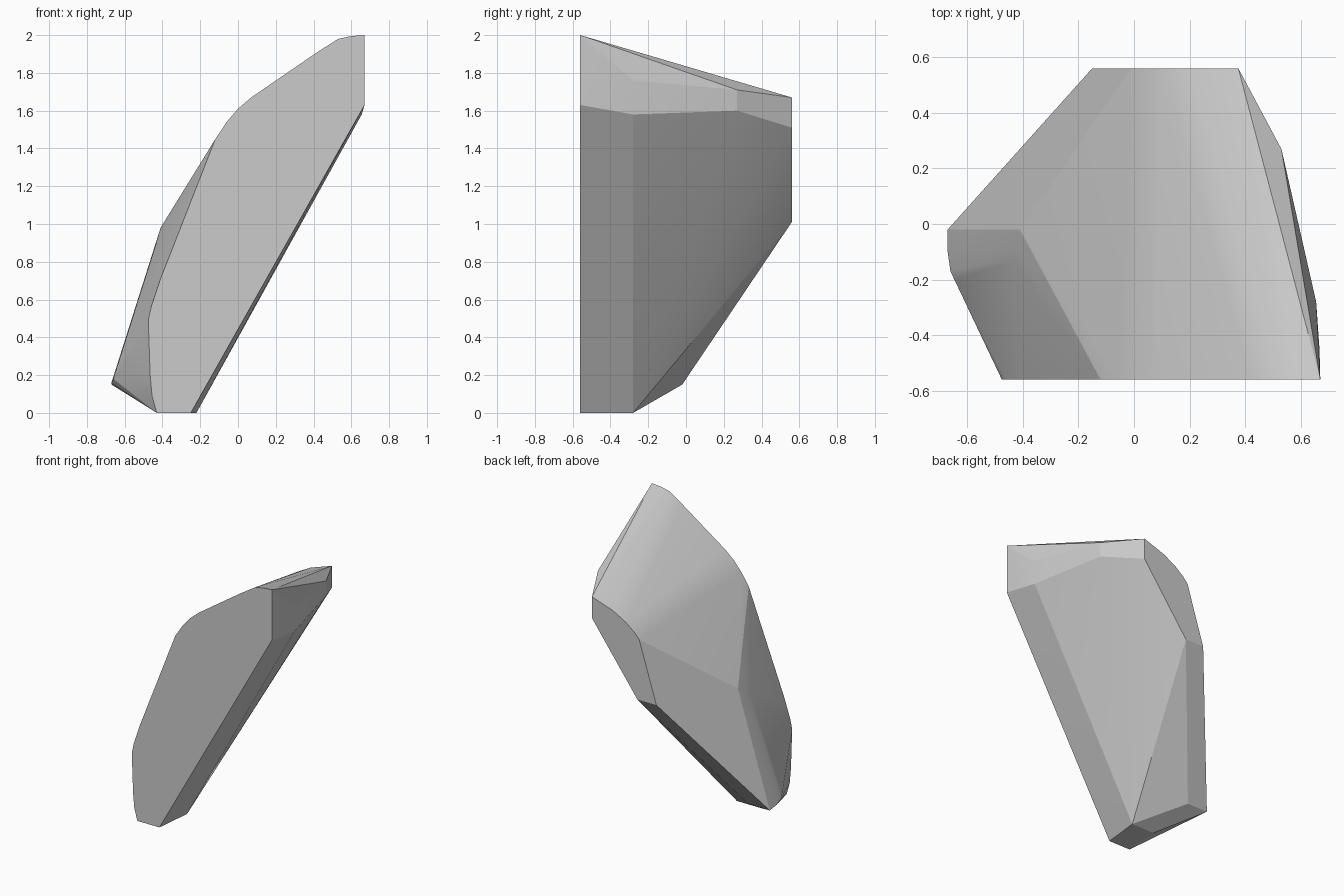
import bpy, bmesh

if "Cube" in bpy.data.objects:
    bpy.data.objects.remove(bpy.data.objects["Cube"])

# Front face outline (x, z) on the y = -0.56 plane
front = [(-.43, 0), (-.25, 0), (.67, 1.63), (.67, 2), (.6, 1.995), (.53, 1.98),
         (.42, 1.91), (.07, 1.67), (0, 1.61), (-.06, 1.54), (-.12, 1.45),
         (-.41, .71), (-.46, .56), (-.475, .49), (-.465, .2), (-.455, .09)]
# Back face outline (x, z) on the y = 0.56 plane
back = [(-.15, 1.01), (.005, 1.01), (.375, 1.51), (.375, 1.67), (.2, 1.61),
        (.1, 1.555), (.03, 1.5), (-.01, 1.455)]
# Chipped corners between the two faces
chips = [(-.22, -.28, 0), (-.41, -.28, 0),
         (-.67, -.02, .15), (-.5, -.02, .15), (-.67, -.1, .16), (-.66, -.17, .18), (-.645, -.2, .21),
         (-.41, -.02, .98), (-.425, -.09, .93), (-.435, -.13, .89),
         (.667, -.45, 1.66), (.655, -.28, 1.58), (.655, -.28, 1.76),
         (.53, .27, 1.6), (.53, .27, 1.71)]

# Rock shard: convex block spanning the faces and chips
bm = bmesh.new()
for x, z in front:
    bm.verts.new((x, -.56, z))
for x, z in back:
    bm.verts.new((x, .56, z))
for p in chips:
    bm.verts.new(p)
bmesh.ops.convex_hull(bm, input=bm.verts)
bmesh.ops.delete(bm, geom=[v for v in bm.verts if not v.link_faces], context='VERTS')
bmesh.ops.dissolve_limit(bm, angle_limit=.01, verts=bm.verts, edges=bm.edges)
bmesh.ops.recalc_face_normals(bm, faces=bm.faces)

mesh = bpy.data.meshes.new("rock_shard")
bm.to_mesh(mesh)
bm.free()
rock = bpy.data.objects.new("rock_shard", mesh)
bpy.context.collection.objects.link(rock)

# Soften the shallow facets, keep the cut edges crisp
bpy.context.view_layer.objects.active = rock
rock.select_set(True)
bpy.ops.object.shade_smooth_by_angle(angle=.2)
